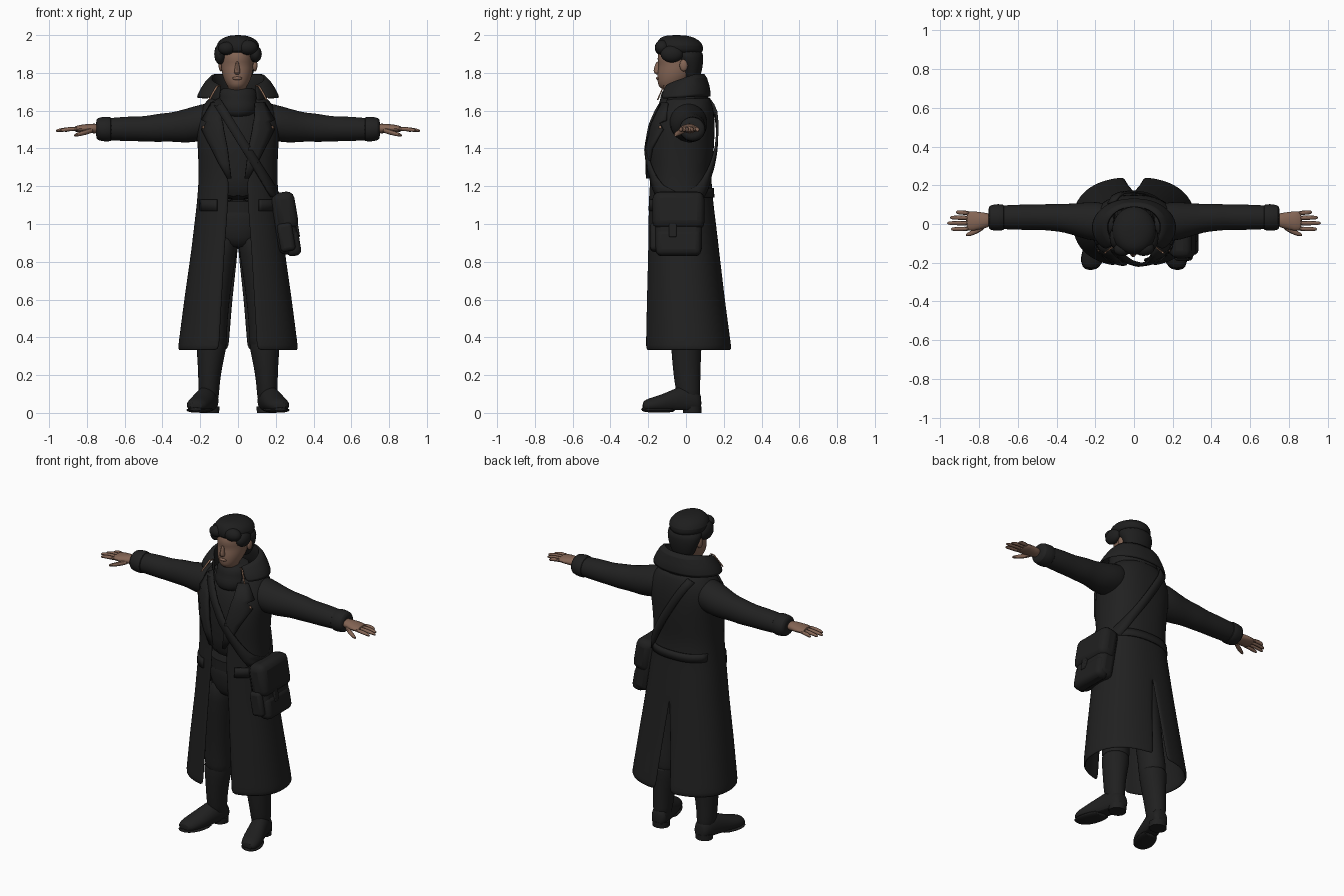
import bpy, bmesh
from math import sin, cos, pi, asin, radians
from mathutils import Vector, Matrix

cube = bpy.data.objects.get("Cube")
if cube:
    bpy.data.objects.remove(cube, do_unlink=True)


def material(name, r, g, b):
    m = bpy.data.materials.new(name)
    m.use_nodes = True
    m.diffuse_color = (r, g, b, 1)
    m.node_tree.nodes["Principled BSDF"].inputs["Base Color"].default_value = (r, g, b, 1)
    return m


CLOTH = material("black cloth", .015, .015, .015)
LEATHER = material("black leather", .014, .014, .014)
HAIR = material("black hair", .013, .013, .013)
SKIN = material("skin", .23, .13, .09)
TAN = material("tan trim", .4, .22, .14)


def finish(name, bm, mat, mirror=False, thick=0, sub=1, bevel=0):
    """Turn a bmesh into a smooth object with the usual modifiers."""
    bmesh.ops.recalc_face_normals(bm, faces=bm.faces)
    mesh = bpy.data.meshes.new(name)
    bm.to_mesh(mesh)
    bm.free()
    mesh.materials.append(mat)
    ob = bpy.data.objects.new(name, mesh)
    bpy.context.collection.objects.link(ob)
    bpy.ops.object.select_all(action='DESELECT')
    ob.select_set(True)
    bpy.context.view_layer.objects.active = ob
    bpy.ops.object.shade_smooth_by_angle(angle=radians(40))
    if mirror:
        ob.modifiers.new("mirror", 'MIRROR')
    if thick:
        s = ob.modifiers.new("thickness", 'SOLIDIFY')
        s.thickness, s.offset = thick, 0
    if bevel:
        b = ob.modifiers.new("bevel", 'BEVEL')
        b.width, b.segments = bevel, 3
    if sub:
        ob.modifiers.new("smooth", 'SUBSURF').levels = sub
    return ob


def grid(bm, rows, closed=False):
    """Skin rows of points with quads."""
    vs = [[bm.verts.new(p) for p in row] for row in rows]
    n = len(vs[0])
    for lo, hi in zip(vs, vs[1:]):
        for i in range(n if closed else n - 1):
            j = (i + 1) % n
            bm.faces.new((lo[i], lo[j], hi[j], hi[i]))
    return vs


def loft(name, axis, rings, mat, n=16, floor=None, **kw):
    """Capped tube through ellipses: (position, centre, radius, centre, radius)."""
    b, c = [k for k in range(3) if k != axis]
    rows = []
    for pos, cb, rb, cc, rc in rings:
        row = []
        for i in range(n):
            p = Vector()
            p[axis] = pos
            p[b] = cb + rb * cos(2 * pi * i / n)
            p[c] = cc + rc * sin(2 * pi * i / n)
            if floor is not None:
                p.z = max(p.z, floor)
            row.append(p)
        rows.append(row)
    bm = bmesh.new()
    vs = grid(bm, rows, True)
    bm.faces.new(vs[0])
    bm.faces.new(vs[-1])
    return finish(name, bm, mat, **kw)


def strip(name, rows, mat, thick=.01, **kw):
    bm = bmesh.new()
    grid(bm, rows)
    return finish(name, bm, mat, thick=thick, **kw)


def box(name, centre, size, mat, bevel, tilt=0):
    bm = bmesh.new()
    bmesh.ops.create_cube(bm, size=1)
    bm.transform(Matrix.Translation(centre) @ Matrix.Rotation(tilt, 4, 'Y') @ Matrix.Diagonal((*size, 1)))
    return finish(name, bm, mat, sub=0, bevel=bevel)


def blob(name, centre, size, mat, **kw):
    bm = bmesh.new()
    bmesh.ops.create_uvsphere(bm, u_segments=16, v_segments=10, radius=1)
    bm.transform(Matrix.Translation(centre) @ Matrix.Diagonal((*size, 1)))
    return finish(name, bm, mat, sub=0, **kw)


# Coat shape: height, half width, front y, back y, front opening, back slit
COAT = [(.33, .312, -.215, .238, .10, .05), (.6, .277, -.208, .2, .085, .028),
        (.86, .24, -.2, .168, .07, 0), (1.13, .208, -.194, .135, .05, 0),
        (1.25, .2, -.186, .125, .05, 0), (1.4, .205, -.194, .14, .06, 0),
        (1.52, .215, -.172, .145, .085, 0), (1.6, .2, -.14, .14, .1, 0),
        (1.67, .14, -.11, .118, .09, 0)]
POWER = .85


def coat_row(z):
    z = min(max(z, COAT[0][0]), COAT[-1][0])
    for lo, hi in zip(COAT, COAT[1:]):
        if z <= hi[0]:
            f = (z - lo[0]) / (hi[0] - lo[0])
            return [p + (q - p) * f for p, q in zip(lo, hi)]


def coat_point(row, t):
    z, w, yf, yb = row[:4]
    c = cos(t)
    side = abs(c) ** POWER * (1 if c > 0 else -1)
    return Vector((w * max(sin(t), 0) ** POWER, (yf + yb) / 2 - (yb - yf) / 2 * side, z))


def angle(x, w):
    return asin(min(abs(x) / w, 1) ** (1 / POWER))


def on_coat(x, z, back=False, lift=.014):
    """Point lying on the coat's front or back."""
    row = coat_row(z)
    t = angle(x, row[1])
    p = coat_point(row, pi - t if back else t)
    return Vector((x, p.y + (lift if back else -lift), z))


# Long coat with open front and slit back
rows = []
for k in range(25):
    row = coat_row(.33 + 1.34 * k / 24)
    a, b = angle(row[4], row[1]), pi - angle(row[5], row[1])
    rows.append([coat_point(row, a + (b - a) * i / 20) for i in range(21)])
strip("coat", rows, CLOTH, thick=.016, mirror=True)

# Lapels, pocket flaps, back belt
lapel = [(1.24, .035, .055), (1.32, .045, .1), (1.4, .055, .14), (1.5, .075, .19),
         (1.535, .08, .165), (1.55, .085, .19), (1.64, .09, .14)]
strip("lapels", [[on_coat(a + (b - a) * f / 3, z, lift=.02) for f in range(4)] for z, a, b in lapel],
      CLOTH, thick=.014, mirror=True, sub=0)
strip("pocket_flaps", [[on_coat(.11 + .015 * i, z) for i in range(7)] for z in (1.07, 1.13)],
      CLOTH, mirror=True, sub=0)
strip("back_belt", [[on_coat(-.19 + .02 * i, z, True, .012) for i in range(20)] for z in (1.14, 1.19)],
      CLOTH, sub=0)

# Turned-up collar with tan edge
rows = []
for w, r, cy, front, back in ((.13, .11, .01, 1.63, 1.64), (.12, .1, -.005, 1.71, 1.74),
                              (.118, .095, -.01, 1.735, 1.8), (.14, .108, -.002, 1.73, 1.785),
                              (.19, .135, -.005, 1.66, 1.67)):
    row = []
    for i in range(13):
        f = i / 12
        t = radians(38) + (pi - radians(38)) * f
        row.append(Vector((w * sin(t) * (1.25 - .25 * f), cy - r * cos(t) * (1.25 - .25 * f),
                           front + (back - front) * min(1, f * 1.8))))
    rows.append(row)
edge = [r[0].copy() for r in rows[2:]]
strip("collar", rows, CLOTH, thick=.016, mirror=True)
strip("collar_trim", [[p + Vector((0, -.012, 0)), p + Vector((.01, -.012, -.004))] for p in edge],
      TAN, thick=.006, mirror=True, sub=0)
strip("lapel_trim", [[on_coat(x, z, lift=.028) for x in (.18, .188)] for z in (1.505, 1.52)],
      TAN, thick=.004, mirror=True, sub=0)

# Jacket, belt and scarf under the coat
loft("jacket", 2, [(1.12, 0, .17, -.03, .125), (1.25, 0, .165, -.03, .125), (1.4, 0, .18, -.03, .135),
                   (1.55, 0, .16, -.02, .125), (1.65, 0, .08, -.01, .08)], CLOTH)
loft("trouser_belt", 2, [(1.06, 0, .16, -.03, .12), (1.12, 0, .16, -.03, .12)], LEATHER, sub=0)
loft("scarf", 2, [(1.56, 0, .06, -.07, .06), (1.59, 0, .1, -.06, .09), (1.63, 0, .11, -.05, .1),
                  (1.655, 0, .1, -.045, .092), (1.69, 0, .105, -.04, .095), (1.72, 0, .088, -.035, .08),
                  (1.72, 0, .06, -.035, .06)], CLOTH, n=20)

# Sleeves and cuffs
loft("sleeves", 0, [(.08, .01, .09, 1.56, .1), (.2, .012, .108, 1.535, .1), (.28, .02, .09, 1.518, .092),
                    (.36, .03, .074, 1.513, .076), (.42, .035, .072, 1.509, .078), (.5, .035, .065, 1.503, .066),
                    (.57, .035, .068, 1.504, .068), (.68, .035, .062, 1.502, .06), (.74, .033, .06, 1.5, .056)],
     CLOTH, mirror=True)
loft("cuffs", 0, [(.665, .034, .05, 1.502, .05), (.67, .034, .069, 1.502, .066), (.7, .034, .071, 1.502, .068),
                  (.745, .033, .067, 1.503, .062), (.752, .033, .05, 1.503, .045)], CLOTH, mirror=True)

# Hands
loft("palms", 0, [(.73, .02, .034, 1.505, .028), (.78, .018, .042, 1.506, .026),
                  (.83, .015, .053, 1.505, .021), (.87, .015, .052, 1.503, .016)], SKIN, mirror=True)
for name, y, tip in (("little", .055, .92), ("ring", .03, .95), ("middle", .004, .965), ("index", -.024, .945)):
    loft(name + "_fingers", 0, [(.84, y, .013, 1.503, .013), (.9, y * 1.1, .0125, 1.503, .012),
                                (tip - .01, y * 1.1, .011, 1.495, .01), (tip, y * 1.1, .005, 1.493, .005)],
         SKIN, n=8, mirror=True)
loft("thumbs", 0, [(.76, -.005, .014, 1.5, .016), (.81, -.035, .018, 1.485, .016),
                   (.85, -.052, .014, 1.474, .012), (.87, -.057, .006, 1.468, .006)], SKIN, n=8, mirror=True)

# Head with nose, lips and ears
X = -.004
loft("head", 2, [(1.62, X, .05, -.02, .05), (1.7, X, .052, -.035, .06), (1.72, X, .045, -.08, .06),
                 (1.74, X, .06, -.075, .075), (1.775, X, .076, -.06, .093), (1.81, X, .084, -.05, .102),
                 (1.845, X, .086, -.04, .104), (1.87, X, .088, -.037, .118), (1.92, X, .086, -.035, .112),
                 (1.96, X, .06, -.03, .08)], SKIN, n=20)
loft("nose", 2, [(1.79, X, .012, -.147, .012), (1.803, X, .02, -.152, .022), (1.82, X, .014, -.152, .022),
                 (1.865, X, .009, -.145, .012)], SKIN, n=8)
blob("lips", (X, -.148, 1.771), (.026, .011, .009), SKIN)
blob("ears", (.09, -.012, 1.84), (.013, .022, .032), SKIN, mirror=True)

# Hair: crown, nape and swept locks
loft("hair_crown", 2, [(1.9, 0, .095, -.03, .112), (1.915, 0, .112, -.034, .126), (1.945, 0, .118, -.034, .128),
                       (1.975, 0, .1, -.04, .11), (1.995, 0, .06, -.05, .075), (2, 0, .02, -.05, .03)], HAIR, n=20)
loft("hair_back", 2, [(1.74, 0, .05, .03, .03), (1.78, 0, .075, .03, .046), (1.83, 0, .094, .03, .06),
                      (1.88, 0, .11, .015, .078), (1.93, 0, .11, .0, .09)], HAIR, n=20)
for name, spot, size in (("right", (-.094, -.07, 1.9), (.032, .06, .055)), ("left", (.092, -.075, 1.9), (.034, .06, .045)),
                         ("right_fringe", (-.06, -.13, 1.93), (.045, .035, .035)),
                         ("left_fringe", (.05, -.125, 1.935), (.055, .04, .04))):
    blob(name + "_hair_lock", spot, size, HAIR)

# Trousers
loft("trouser_legs", 2, [(.32, .13, .07, .0, .072), (.4, .14, .083, .0, .085), (.48, .13, .075, -.005, .083),
                         (.65, .118, .08, -.02, .09), (.85, .09, .085, -.03, .105), (.98, .075, .085, -.03, .115)],
     CLOTH, mirror=True)
loft("trouser_hips", 2, [(.87, 0, .07, -.03, .08), (.92, 0, .15, -.03, .11), (1.02, 0, .165, -.03, .122),
                         (1.14, 0, .16, -.03, .12)], CLOTH)

# Boots with soles and heels
loft("boot_shafts", 2, [(.04, .152, .05, .02, .058), (.12, .155, .056, .01, .066), (.22, .15, .062, .004, .074),
                        (.32, .142, .077, .002, .08), (.38, .14, .085, .002, .084), (.39, .14, .07, .002, .07)],
     LEATHER, mirror=True)
loft("boot_feet", 1, [(.082, .15, .03, .05, .04), (.065, .15, .052, .06, .065), (.0, .162, .057, .07, .085),
                      (-.07, .182, .06, .06, .065), (-.14, .204, .066, .045, .048), (-.2, .218, .057, .04, .038),
                      (-.232, .223, .035, .035, .025)], LEATHER, floor=.014, mirror=True)
loft("boot_soles", 1, [(-.05, .177, .058, .017, .014), (-.14, .204, .068, .014, .016), (-.2, .219, .06, .015, .014),
                       (-.24, .225, .03, .02, .01)], LEATHER, floor=0, mirror=True)
loft("boot_heels", 2, [(0, .152, .052, .033, .048), (.035, .152, .054, .033, .05)], LEATHER, sub=0, mirror=True)

# Shoulder bag hanging on the left hip
TILT = -.17
for name, spot, size, bevel in (("body", (.25, -.04, 1.0), (.11, .25, .32), .035),
                                ("flap", (.252, -.04, 1.07), (.115, .275, .2), .04),
                                ("pocket", (.288, -.04, .9), (.08, .24, .14), .03),
                                ("front_pocket", (.255, -.165, .93), (.08, .05, .15), .02),
                                ("buckle_tab", (.312, -.07, .97), (.02, .04, .08), .005)):
    box("bag_" + name, spot, size, LEATHER, bevel, TILT)

# Strap across chest and back
rows = []
for back in (False, True):
    for i in range(15):
        f = i / 14 if not back else 1 - i / 14
        x, z = -.115 + .31 * f, 1.655 - .5 * f
        rows.append([on_coat(x + s * .02, z + s * .012, back, .022) for s in (-1, 0, 1)])
strip("bag_strap", rows, LEATHER, thick=.012, sub=0)
